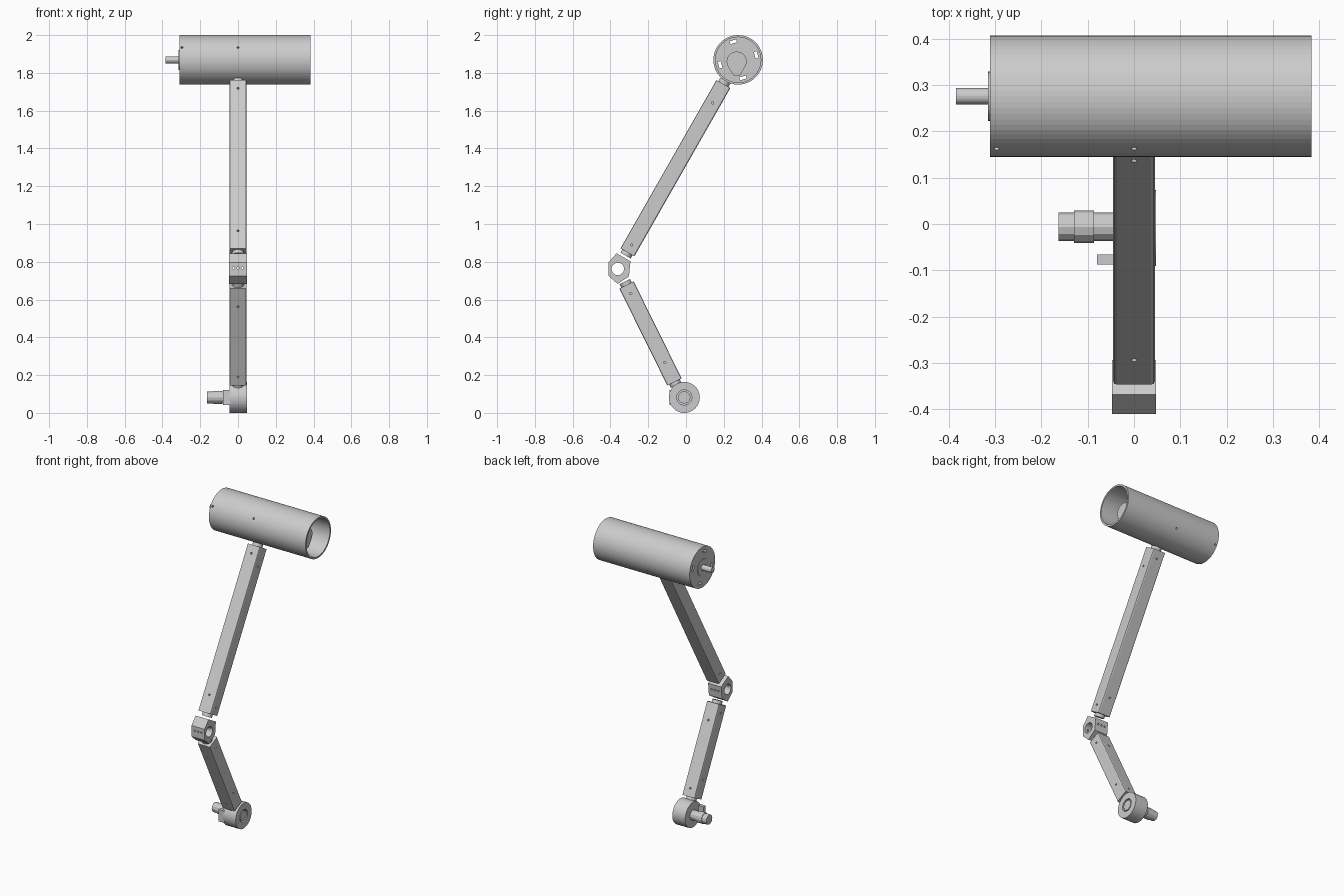
import bpy, bmesh
from math import sin, cos, pi, radians
from mathutils import Vector, Matrix

if "Cube" in bpy.data.objects:
    bpy.data.objects.remove(bpy.data.objects["Cube"])


def obj_from(name, bm):
    bmesh.ops.recalc_face_normals(bm, faces=bm.faces)
    me = bpy.data.meshes.new(name)
    bm.to_mesh(me)
    bm.free()
    ob = bpy.data.objects.new(name, me)
    bpy.context.collection.objects.link(ob)
    return ob


def frame(p0, p1):
    # local z along p0 -> p1, every axis kept in line with world x
    z = (p1 - p0).normalized()
    x = Vector((1, 0, 0)) if abs(z.x) < 0.9 else Vector((0, 1, 0))
    y = z.cross(x).normalized()
    m = Matrix((x, y, z)).transposed().to_4x4()
    m.translation = (p0 + p1) / 2
    return m


def cyl(name, p0, p1, r, n=32):
    p0, p1 = Vector(p0), Vector(p1)
    bm = bmesh.new()
    bmesh.ops.create_cone(bm, cap_ends=True, segments=n, radius1=r, radius2=r,
                          depth=(p1 - p0).length, matrix=frame(p0, p1))
    return obj_from(name, bm)


def bar(name, p0, p1, w, d, bevel=0.0):
    p0, p1 = Vector(p0), Vector(p1)
    bm = bmesh.new()
    size = Matrix.Diagonal((w, d, (p1 - p0).length, 1))
    bmesh.ops.create_cube(bm, size=1, matrix=frame(p0, p1) @ size)
    if bevel:
        a = (p1 - p0).normalized()
        long = [e for e in bm.edges
                if abs((e.verts[0].co - e.verts[1].co).normalized().dot(a)) > 0.99]
        bmesh.ops.bevel(bm, geom=long, offset=bevel, segments=2, profile=0.5, affect='EDGES')
    return obj_from(name, bm)


def prism(name, pts, x0, x1):
    bm = bmesh.new()
    f = bm.faces.new([bm.verts.new((x0, y, z)) for y, z in pts])
    ext = bmesh.ops.extrude_face_region(bm, geom=[f])
    new = [v for v in ext['geom'] if isinstance(v, bmesh.types.BMVert)]
    bmesh.ops.translate(bm, verts=new, vec=(x1 - x0, 0, 0))
    if f.is_valid is False or len([g for g in bm.faces if f.is_valid and g == f]) == 0:
        bm.faces.new([v for v in bm.verts if v not in new])
    return obj_from(name, bm)


def cut(ob, cutters):
    for c in cutters:
        c.hide_render = True
        m = ob.modifiers.new('cut', 'BOOLEAN')
        m.operation, m.solver, m.object = 'DIFFERENCE', 'EXACT', c
    dg = bpy.context.evaluated_depsgraph_get()
    me = bpy.data.meshes.new_from_object(ob.evaluated_get(dg))
    ob.modifiers.clear()
    ob.data = me
    for c in cutters:
        bpy.data.objects.remove(c)


def arm(name, p0, p1, holes_face, holes_side):
    # square bar with small pin holes near both ends
    p0, p1 = Vector(p0), Vector(p1)
    ob = bar(name, p0, p1, 0.09, 0.085, 0.008)
    u = (p1 - p0).normalized()
    v = Vector((0, -u.z, u.y))
    cs = []
    for holes, n, r in ((holes_face, v, 0.043), (holes_side, Vector((1, 0, 0)), 0.045)):
        for t in holes:
            c = p0 + u * t if t > 0 else p1 + u * t
            for s in (-1, 1):
                cs.append(cyl('pin_hole', c + n * s * (r - 0.012), c + n * s * (r + 0.02), 0.006, 12))
    cut(ob, cs)
    # necks at both ends
    cyl(name + '_neck_low', p0 - u * 0.02, p0 + u * 0.01, 0.031, 24)
    cyl(name + '_neck_high', p1 - u * 0.01, p1 + u * 0.02, 0.031, 24)


# arms
arm('upper_arm', (0, -0.310, 0.85), (0, 0.198, 1.741), (0.107, -0.05), (0.045, -0.115))
arm('lower_arm', (0, -0.061, 0.164), (0, -0.315, 0.677), (0.05, -0.107), (0.115, -0.05))

# elbow block with a through bore and three pin holes
elbow = prism('elbow', [(-0.368, 0.845), (-0.294, 0.803), (-0.302, 0.722),
                        (-0.362, 0.683), (-0.41, 0.725), (-0.41, 0.797)], -0.047, 0.047)
cut(elbow, [cyl('bore', (-0.1, -0.361, 0.762), (0.1, -0.361, 0.762), 0.033)]
    + [cyl('pin', (x, -0.5, 0.768), (x, -0.2, 0.768), 0.006, 12) for x in (-0.024, 0, 0.024)])

# base wheel with ringed hub
Y, Z = -0.009, 0.082
wheel = cyl('base_wheel', (-0.045, Y, Z), (0.047, Y, Z), 0.082, 48)
cut(wheel, [cyl('recess', (0.03, Y, Z), (0.1, Y, Z), 0.04)])
cyl('wheel_hub', (0.0, Y, Z), (0.045, Y, Z), 0.032)
for name, x0, x1, r, n in (('axle', -0.163, -0.04, 0.031, 12),
                           ('axle_collar', -0.13, -0.086, 0.035, 12)):
    cyl(name, (x0, Y + 0.003, Z), (x1, Y + 0.003, Z), r, n)
bar('wheel_tab', (-0.06, -0.077, 0.043), (-0.06, -0.077, 0.12), 0.04, 0.022)

# large head tube, open at +x, with vented rear cap
Y, Z = 0.276, 1.869
head = cyl('head_tube', (-0.311, Y, Z), (0.383, Y, Z), 0.131, 64)
d = Vector((0, -0.866, 0.5))
cs = [cyl('hollow', (-0.291, Y, Z), (0.5, Y, Z), 0.12, 64)]
for x in (-0.297, 0.0):
    c = Vector((x, Y, Z))
    for s in (-1, 1):
        cs.append(cyl('pin', c + d * s * 0.115, c + d * s * 0.16, 0.006, 12))
for k in range(4):
    a = radians(15 + 90 * k)
    n, t = Vector((0, cos(a), sin(a))), 0.099
    c = Vector((-0.3, Y, Z))
    cs.append(bar('vent', c + n * (t - 0.008), c + n * (t + 0.008), 0.06, 0.036))
cut(head, cs)

# rear disc, stem and inner body
cyl('rear_disc', (-0.315, Y, Z), (-0.29, Y, Z), 0.053)
cyl('rear_stem', (-0.385, Y, Z), (-0.3, Y, Z), 0.018, 24)
cy, cz = 0.268, 1.86
pts = [(cy + 0.053 * cos(radians(a)), cz + 0.053 * sin(radians(a))) for a in range(-30, 211, 15)]
pts += [(cy - 0.015, cz - 0.075), (cy + 0.015, cz - 0.075)]
prism('inner_body', pts, -0.295, 0.31)
